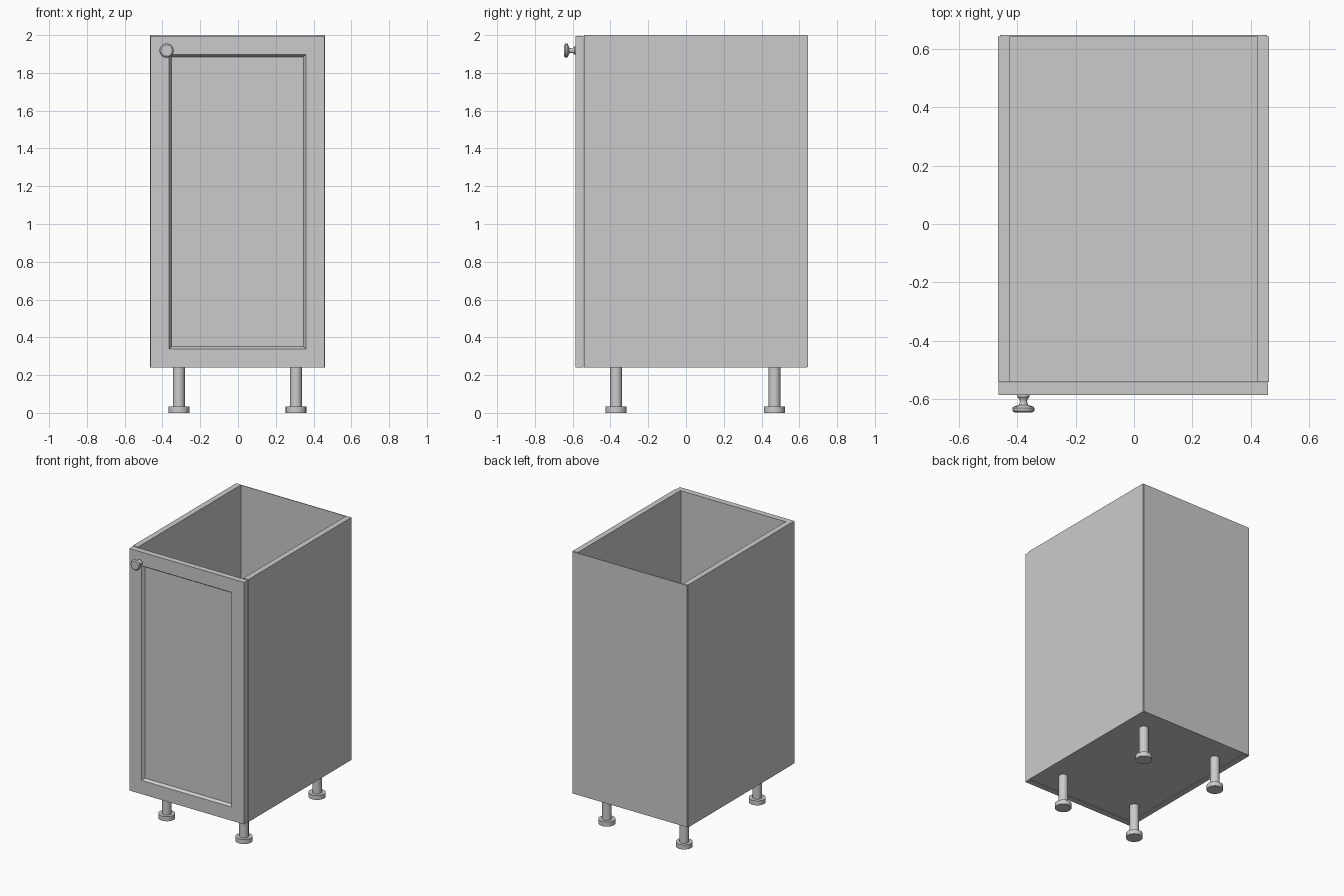
import bpy, bmesh, math
from mathutils import Matrix

if "Cube" in bpy.data.objects:
    bpy.data.objects.remove(bpy.data.objects["Cube"])


def new_object(name, bm, smooth=False):
    bmesh.ops.recalc_face_normals(bm, faces=bm.faces[:])
    mesh = bpy.data.meshes.new(name)
    bm.to_mesh(mesh)
    bm.free()
    obj = bpy.data.objects.new(name, mesh)
    bpy.context.collection.objects.link(obj)
    if smooth:
        bpy.ops.object.select_all(action='DESELECT')
        obj.select_set(True)
        bpy.context.view_layer.objects.active = obj
        bpy.ops.object.shade_smooth_by_angle(angle=math.radians(35))
    return obj


def box_mesh(x, y, z):
    bm = bmesh.new()
    bmesh.ops.create_cube(bm, size=1)
    for v in bm.verts:
        v.co = [lo + (c + 0.5) * (hi - lo) for c, (lo, hi) in zip(v.co, (x, y, z))]
    return bm


def lathe(name, profile, sides, matrix):
    """Turn (radius, height) points around the local z axis."""
    bm = bmesh.new()
    rings = [[bm.verts.new((r * math.cos(math.tau * i / sides),
                            r * math.sin(math.tau * i / sides), h))
              for i in range(sides)] for r, h in profile]
    for a, b in zip(rings, rings[1:]):
        for i in range(sides):
            j = (i + 1) % sides
            bm.faces.new((a[i], a[j], b[j], b[i]))
    bm.faces.new(rings[0])
    bm.faces.new(rings[-1])
    bm.transform(matrix)
    return new_object(name, bm, smooth=True)


# Open-topped carcass
new_object("left_panel", box_mesh((-0.465, -0.424), (-0.54, 0.641), (0.24, 2.0)))
new_object("right_panel", box_mesh((0.42, 0.461), (-0.54, 0.641), (0.24, 2.0)))
new_object("bottom_panel", box_mesh((-0.424, 0.42), (-0.54, 0.641), (0.243, 0.284)))
new_object("back_panel", box_mesh((-0.459, 0.455), (0.641, 0.646), (0.243, 1.998)))

# Door with a recessed centre panel and sloped edge
bm = box_mesh((-0.463, 0.458), (-0.585, -0.542), (0.24, 1.996))
bm.normal_update()
front = min(bm.faces, key=lambda f: f.calc_center_median().y)
bmesh.ops.inset_region(bm, faces=[front], thickness=0.14)
bmesh.ops.inset_region(bm, faces=[front], thickness=0.018, depth=-0.02)
new_object("door", bm)

# Turned knob on the door
knob_profile = [(0.021, 0), (0.021, 0.006), (0.014, 0.014), (0.012, 0.024),
                (0.016, 0.034), (0.034, 0.040), (0.038, 0.045),
                (0.037, 0.054), (0.030, 0.060)]
lathe("door_knob", knob_profile, 20,
      Matrix.Translation((-0.378, -0.585, 1.918)) @ Matrix.Rotation(math.pi / 2, 4, 'X'))

# Four legs with wide feet
leg_profile = [(0.056, 0), (0.056, 0.033), (0.032, 0.033), (0.032, 0.243)]
for side, x in (("left", -0.313), ("right", 0.307)):
    for end, y in (("front", -0.37), ("back", 0.468)):
        lathe(f"{end}_{side}_leg", leg_profile, 16, Matrix.Translation((x, y, 0)))
